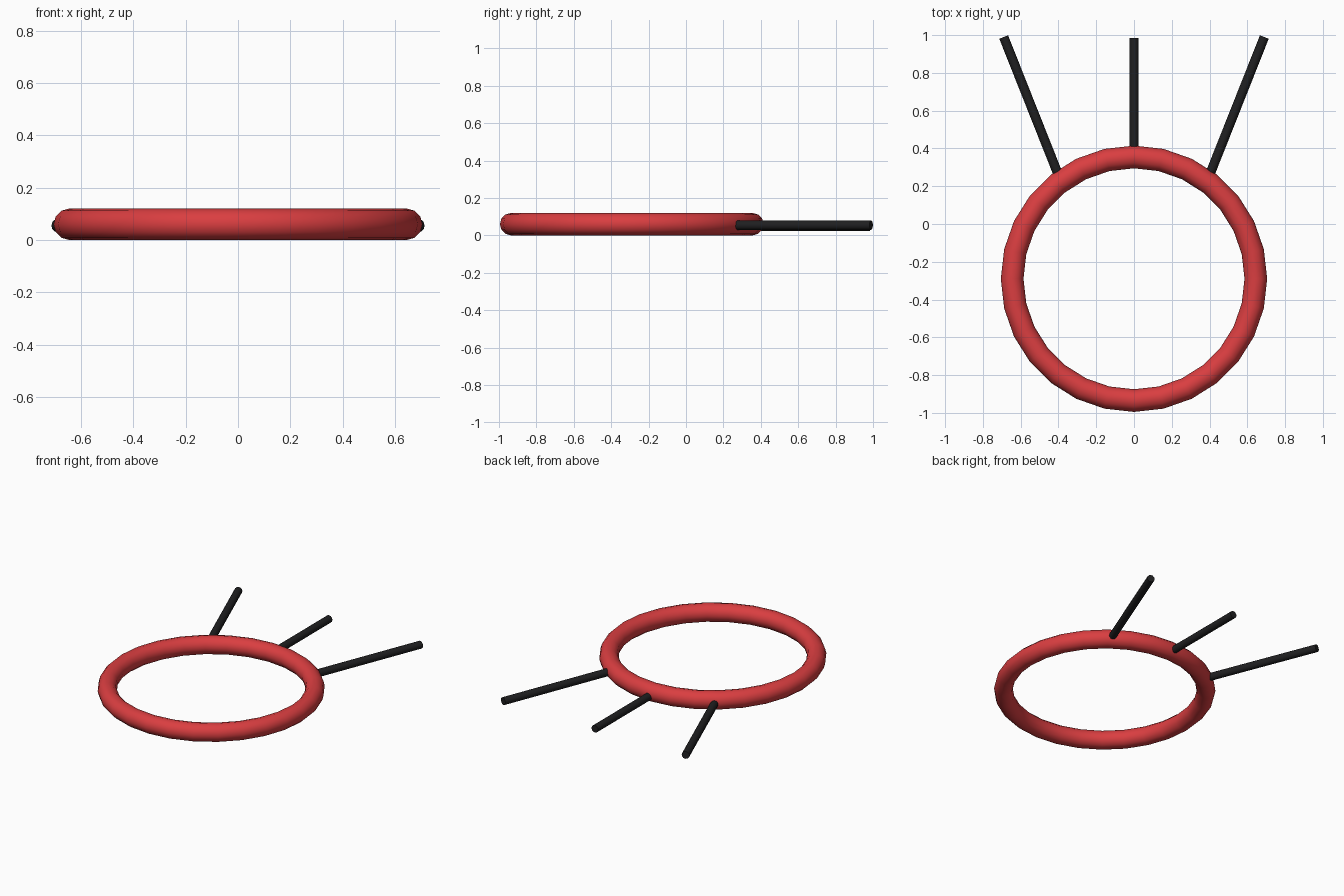
import bpy
import math
from mathutils import Vector

if "Cube" in bpy.data.objects:
    bpy.data.objects.remove(bpy.data.objects["Cube"])


def material(name, rgb):
    m = bpy.data.materials.new(name)
    m.diffuse_color = (*rgb, 1)
    m.use_nodes = True
    m.node_tree.nodes["Principled BSDF"].inputs["Base Color"].default_value = m.diffuse_color
    return m


red = material("red", (0.70, 0.048, 0.052))
black = material("black", (0.014, 0.014, 0.015))


def finish(name, mat, angle):
    ob = bpy.context.object
    ob.name = name
    ob.data.materials.append(mat)
    bpy.ops.object.shade_smooth_by_angle(angle=math.radians(angle))


def rod(name, start, end, radius=0.025):
    a, b = Vector(start), Vector(end)
    d = b - a
    bpy.ops.mesh.primitive_cylinder_add(
        vertices=12, radius=radius, depth=d.length, location=(a + b) / 2,
        rotation=d.to_track_quat('Z', 'Y').to_euler())
    finish(name, black, 50)


# Round ring lying flat
bpy.ops.mesh.primitive_torus_add(
    major_segments=28, minor_segments=12, major_radius=0.645,
    minor_radius=0.06, location=(0, -0.29, 0.06))
finish("ring", red, 50)

# Three rods fanning out from the back of the ring
rod("centre_rod", (0, 0.39, 0.048), (0, 0.985, 0.048))
for side, label in ((-1, "left"), (1, "right")):
    rod(label + "_rod", (side * 0.406, 0.274, 0.055),
        (side * 0.690, 0.990, 0.055))
